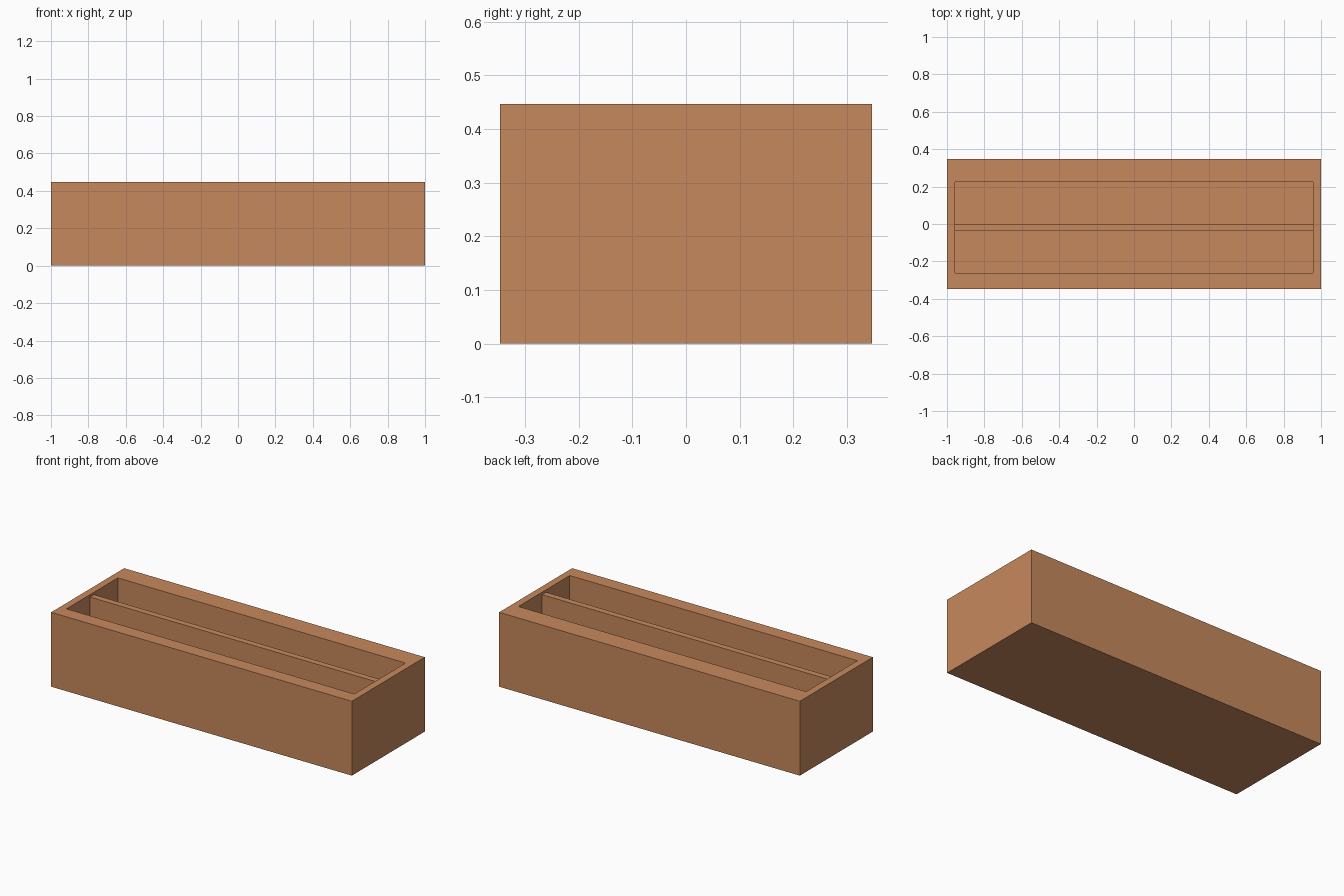
import bpy
import bmesh

if "Cube" in bpy.data.objects:
    bpy.data.objects.remove(bpy.data.objects["Cube"])

wood = bpy.data.materials.new("wood")
wood.diffuse_color = (0.57, 0.25, 0.11, 1)
wood.use_nodes = True
wood.node_tree.nodes["Principled BSDF"].inputs["Base Color"].default_value = wood.diffuse_color


def prism(name, outline, z0, z1):
    """Extrude a flat outline from z0 up to z1."""
    bm = bmesh.new()
    face = bm.faces.new([bm.verts.new((x, y, z0)) for x, y in outline])
    top = bmesh.ops.extrude_face_region(bm, geom=[face])["geom"]
    verts = [g for g in top if isinstance(g, bmesh.types.BMVert)]
    bmesh.ops.translate(bm, vec=(0, 0, z1 - z0), verts=verts)
    bmesh.ops.recalc_face_normals(bm, faces=bm.faces)
    mesh = bpy.data.meshes.new(name)
    bm.to_mesh(mesh)
    bm.free()
    mesh.materials.append(wood)
    obj = bpy.data.objects.new(name, mesh)
    bpy.context.collection.objects.link(obj)
    return obj


def rect(x0, x1, y0, y1):
    return [(x0, y0), (x1, y0), (x1, y1), (x0, y1)]


W, IN = 0.347, 0.957            # half depth, inner half length
BASE, TOP = 0.025, 0.447        # floor thickness, wall height

# Floor panel
prism("floor_panel", rect(-1, 1, -W, W), 0, BASE)

# Left end panel
prism("left_end_panel", rect(-1, -IN, -W, W), BASE, TOP)

# Front, right and back walls as one U shape, with a thicker back wall
u_shape = [(-IN, -W), (1, -W), (1, W), (-IN, W),
           (-IN, 0.225), (IN, 0.225), (IN, -0.262), (-IN, -0.262)]
prism("wall_frame", u_shape, BASE, TOP)

# Lengthwise divider, slightly lower than the walls
prism("divider", rect(-IN, IN, -0.038, 0.0), BASE, 0.432)
